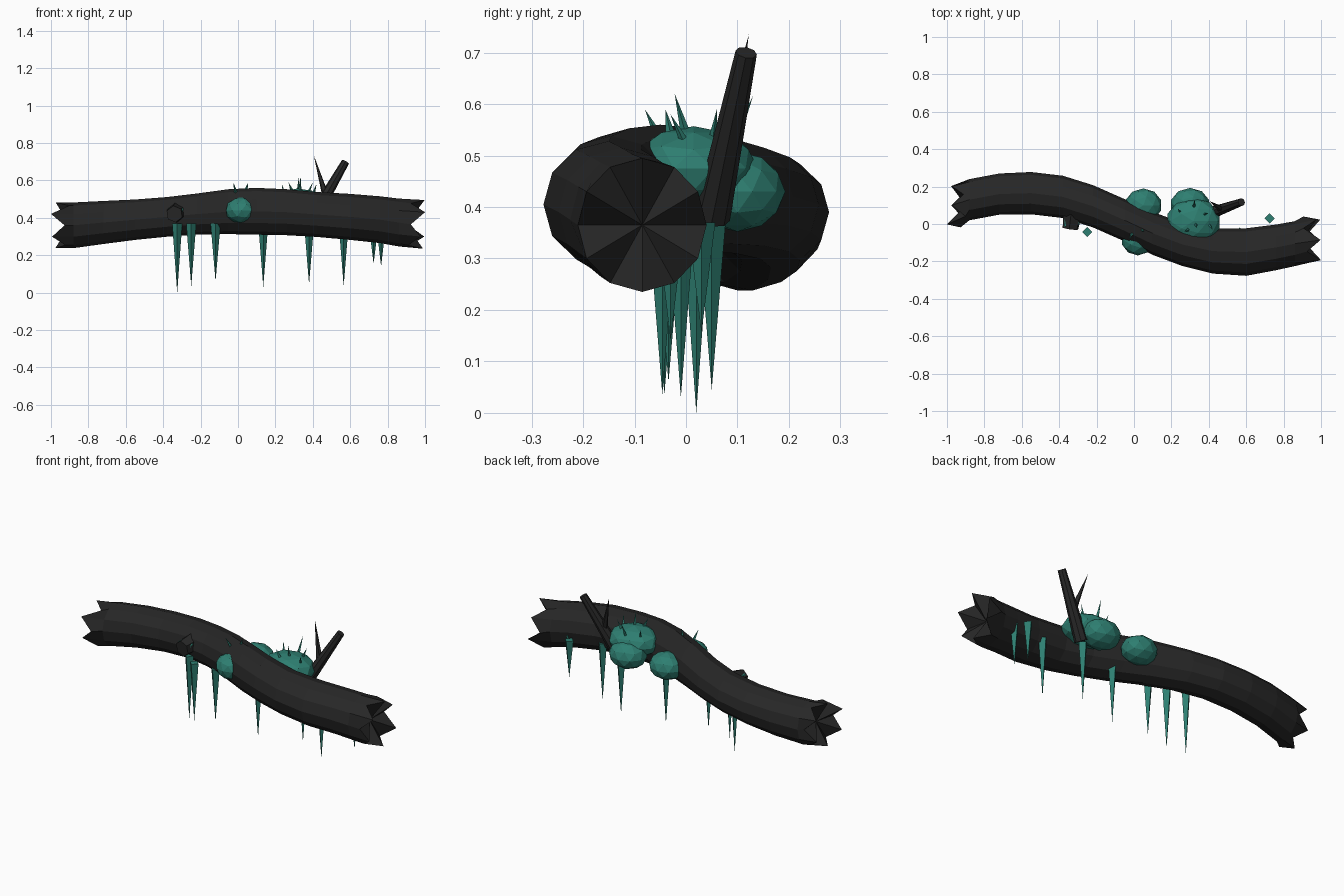
import bpy, bmesh, math, random
from mathutils import Vector, Matrix

random.seed(4)
if "Cube" in bpy.data.objects:
    bpy.data.objects.remove(bpy.data.objects["Cube"], do_unlink=True)


def make_material(name, color):
    material = bpy.data.materials.new(name)
    material.use_nodes = True
    material.diffuse_color = (*color, 1)
    shader = material.node_tree.nodes["Principled BSDF"]
    shader.inputs["Base Color"].default_value = (*color, 1)
    shader.inputs["Roughness"].default_value = 0.9
    return material


bark = make_material("dark bark", (0.02, 0.02, 0.02))
moss = make_material("teal moss", (0.027, 0.21, 0.165))


def finish(name, bm, material):
    bmesh.ops.recalc_face_normals(bm, faces=bm.faces)
    mesh = bpy.data.meshes.new(name)
    bm.to_mesh(mesh)
    bm.free()
    mesh.materials.append(material)
    obj = bpy.data.objects.new(name, mesh)
    bpy.context.scene.collection.objects.link(obj)
    return obj


def spike(name, base, tip, radius, tip_radius, sides, material):
    base, tip = Vector(base), Vector(tip)
    axis = tip - base
    turn = Vector((0, 0, 1)).rotation_difference(axis).to_matrix().to_4x4()
    bm = bmesh.new()
    bmesh.ops.create_cone(bm, cap_ends=True, segments=sides, radius1=radius,
                          radius2=tip_radius, depth=axis.length,
                          matrix=Matrix.Translation((base + tip) / 2) @ turn)
    return finish(name, bm, material)


def clump(name, center, size, detail=2):
    bm = bmesh.new()
    bmesh.ops.create_icosphere(bm, subdivisions=detail, radius=1,
                               matrix=Matrix.Translation(center) @ Matrix.Diagonal((*size, 1)))
    return finish(name, bm, moss)


# Log: winding tube, each station is x, y, z, half width, half height
SIDES = 12
stations = [
    (-0.88, 0.13, 0.36, 0.11, 0.122), (-0.72, 0.16, 0.375, 0.11, 0.115),
    (-0.55, 0.165, 0.39, 0.113, 0.108), (-0.38, 0.145, 0.405, 0.113, 0.106),
    (-0.22, 0.095, 0.42, 0.113, 0.11), (-0.05, 0.02, 0.433, 0.113, 0.12),
    (0.1, -0.05, 0.435, 0.115, 0.125), (0.26, -0.11, 0.43, 0.115, 0.123),
    (0.42, -0.145, 0.418, 0.12, 0.12), (0.6, -0.15, 0.405, 0.127, 0.123),
    (0.76, -0.125, 0.39, 0.122, 0.125), (0.86, -0.105, 0.375, 0.12, 0.128),
]


def splinter_reach(side, index):
    # Odd corners jut out as splinters, even corners are notches
    reach = random.uniform(0.97, 1) if index % 2 else random.uniform(0.9, 0.93)
    return side * (1 if index == 5 else reach)


bm = bmesh.new()
left_rim, right_rim = (0.1, 0.36, 0.118, 0.122), (-0.085, 0.365, 0.125, 0.13)
rings = [(None, *left_rim)] + stations + [(None, *right_rim)]
loops = []
for number, (x, y, z, wide, high) in enumerate(rings):
    loop = []
    for i in range(SIDES):
        angle = math.tau * i / SIDES
        along = splinter_reach(1 if number else -1, i) if x is None else x
        loop.append(bm.verts.new((along, y + wide * math.cos(angle), z + high * math.sin(angle))))
    loops.append(loop)
for first, second in zip(loops, loops[1:]):
    for i in range(SIDES):
        j = (i + 1) % SIDES
        bm.faces.new((first[i], first[j], second[j], second[i]))
# Hollowed broken ends
for loop, x, rim in ((loops[0], -0.9, left_rim), (loops[-1], 0.9, right_rim)):
    heart = bm.verts.new((x, rim[0], rim[1]))
    for i in range(SIDES):
        bm.faces.new((loop[i], loop[(i + 1) % SIDES], heart))
finish("log", bm, bark)

# Broken branch with a thin twig, and a short stub
spike("branch", (0.39, 0.05, 0.38), (0.575, 0.117, 0.7), 0.036, 0.021, 8, bark)
spike("twig", (0.465, 0.08, 0.53), (0.405, 0.122, 0.735), 0.018, 0, 5, bark)
spike("stub", (-0.325, 0.08, 0.43), (-0.34, -0.025, 0.42), 0.055, 0.045, 6, bark)

# Moss clumps
clump("stub_moss", (-0.335, 0.005, 0.44), (0.05, 0.035, 0.022), 1)
clump("front_moss", (0.02, -0.085, 0.44), (0.088, 0.083, 0.072))
clump("back_moss", (0.05, 0.1, 0.43), (0.1, 0.09, 0.075))
clump("rear_moss", (0.3, 0.1, 0.43), (0.107, 0.093, 0.078))
clump("top_moss", (0.318, 0.015, 0.475), (0.147, 0.125, 0.082))

# Sprouts on the moss
sprouts = [
    ((0.33, 0, 0.54), (0.335, -0.022, 0.62)), ((0.29, -0.03, 0.54), (0.27, -0.04, 0.59)),
    ((0.37, 0.05, 0.52), (0.4, 0.06, 0.59)), ((0.25, 0.06, 0.51), (0.235, 0.08, 0.58)),
    ((0.32, 0.09, 0.52), (0.325, 0.13, 0.615)), ((0.4, 0, 0.52), (0.42, -0.03, 0.58)),
    ((-0.01, -0.05, 0.53), (-0.025, -0.08, 0.59)), ((0.04, -0.03, 0.54), (0.055, -0.04, 0.59)),
]
for base, tip in sprouts:
    spike("sprout", base, tip, 0.01, 0, 4, moss)

# Hanging tendrils: x, y, tip height
tendrils = [
    (-0.325, 0.02, 0), (-0.25, -0.042, 0.035), (-0.12, -0.034, 0.06), (0.135, -0.01, 0.03),
    (0.38, 0.05, 0.045), (0.565, -0.046, 0.035), (0.725, 0.03, 0.155), (0.765, -0.03, 0.14),
]
for x, y, low in tendrils:
    spike("tendril", (x, y, 0.37), (x, y, low), 0.027, 0, 4, moss)
